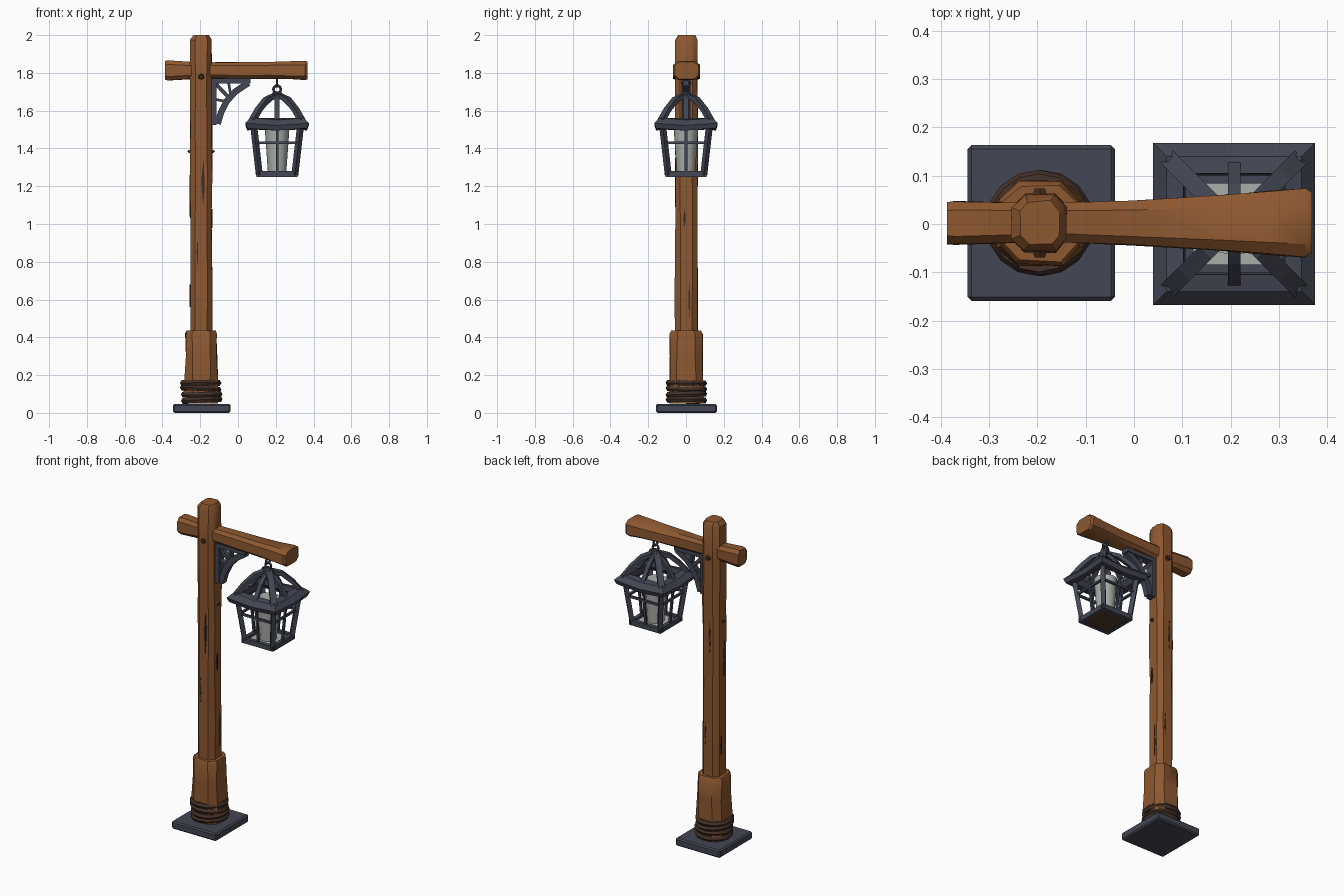
import bpy, bmesh, math, random
from mathutils import Vector, Matrix

if "Cube" in bpy.data.objects:
    bpy.data.objects.remove(bpy.data.objects["Cube"])
random.seed(4)

def mat(name, rgb):
    m = bpy.data.materials.new(name)
    m.diffuse_color = (*rgb, 1)
    m.use_nodes = True
    m.node_tree.nodes["Principled BSDF"].inputs["Base Color"].default_value = m.diffuse_color
    return m

WOOD = mat("warm wood", (0.27, 0.098, 0.03))
DARK = mat("dark wood grain", (0.05, 0.024, 0.012))
METAL = mat("blue grey iron", (0.056, 0.063, 0.088))
ROPE = mat("dark rope", (0.06, 0.032, 0.022))
GLASS = mat("pale glass", (0.40, 0.43, 0.40))
FLOOR = mat("brown underside", (0.09, 0.045, 0.025))

def finish(bm, name, material, smooth=0):
    bmesh.ops.recalc_face_normals(bm, faces=bm.faces)
    me = bpy.data.meshes.new(name)
    bm.to_mesh(me)
    bm.free()
    me.materials.append(material)
    ob = bpy.data.objects.new(name, me)
    bpy.context.collection.objects.link(ob)
    if smooth:
        bpy.ops.object.select_all(action='DESELECT')
        ob.select_set(True)
        bpy.context.view_layer.objects.active = ob
        bpy.ops.object.shade_smooth_by_angle(angle=math.radians(smooth))
    return ob

def skin(bm, rings, caps=True, closed=False):
    vs = [[bm.verts.new(p) for p in r] for r in rings]
    n = len(vs[0])
    pairs = list(zip(vs, vs[1:])) + ([(vs[-1], vs[0])] if closed else [])
    for a, b in pairs:
        for i in range(n):
            bm.faces.new((a[i], a[(i + 1) % n], b[(i + 1) % n], b[i]))
    if caps and not closed:
        bm.faces.new(vs[0][::-1])
        bm.faces.new(vs[-1])

def timber(bm, rings, u, v, jitter=0.0, cut=0.5):
    """Chamfered-square log through rings of (centre, half u, half v)."""
    out = []
    for c, hu, hv in rings:
        pts = [(1, -cut), (1, cut), (cut, 1), (-cut, 1), (-1, cut), (-1, -cut), (-cut, -1), (cut, -1)]
        out.append([Vector(c) + u * (a * hu + random.uniform(-jitter, jitter))
                    + v * (b * hv + random.uniform(-jitter, jitter)) for a, b in pts])
    skin(bm, out)

def bar(bm, pts, w, d, side, M=Matrix()):
    """Rectangular bar along a path: d along 'side', w across it."""
    pts = [Vector(p) for p in pts]
    side = Vector(side).normalized()
    rings = []
    for i, p in enumerate(pts):
        t = pts[min(i + 1, len(pts) - 1)] - pts[max(i - 1, 0)]
        n = t.cross(side).normalized()
        rings.append([M @ (p + n * a * w / 2 + side * b * d / 2)
                      for a, b in ((1, 1), (-1, 1), (-1, -1), (1, -1))])
    skin(bm, rings)

def box(bm, c, s):
    bmesh.ops.create_cube(bm, size=1, matrix=Matrix.Translation(c) @ Matrix.Diagonal((*s, 1)))

def torus(bm, M, R, r, n=16, m=6):
    rings = []
    for i in range(n):
        a = math.tau * i / n
        rings.append([M @ Vector(((R + r * math.cos(b)) * math.cos(a), (R + r * math.cos(b)) * math.sin(a),
                                  r * math.sin(b))) for b in (math.tau * j / m for j in range(m))])
    skin(bm, rings, closed=True)

X, Y, Z = Vector((1, 0, 0)), Vector((0, 1, 0)), Vector((0, 0, 1))
PX = -0.195

# Iron foot plate
bm = bmesh.new()
box(bm, (PX + 0.003, 0.002, 0.024), (0.305, 0.322, 0.048))
bmesh.ops.bevel(bm, geom=bm.edges[:], offset=0.008, segments=1, affect='EDGES')
finish(bm, "foot_plate", METAL)

# Post, with rounded top
bm = bmesh.new()
rings = [((PX, 0.002, z), 0.057, 0.059) for z in (0.05, 0.4, 0.7, 1.0, 1.25, 1.5, 1.75, 1.975)]
rings.append(((PX, 0.002, 2.0), 0.043, 0.045))
timber(bm, rings, X, Y, 0.003, 0.55)
finish(bm, "post", WOOD, 35)

# Thicker wooden sleeve at the foot
bm = bmesh.new()
timber(bm, [((PX, 0.002, 0.05), 0.088, 0.09), ((PX, 0.002, 0.17), 0.087, 0.09), ((PX, 0.002, 0.3), 0.083, 0.087),
            ((PX, 0.002, 0.42), 0.083, 0.086), ((PX, 0.002, 0.435), 0.076, 0.078)], X, Y, 0.003, 0.55)
finish(bm, "post_sleeve", WOOD, 35)

# Rope coils
bm = bmesh.new()
for i in range(4):
    M = (Matrix.Translation((PX + random.uniform(-.004, .004), 0.002, 0.068 + i * 0.03))
         @ Matrix.Rotation(random.uniform(-.08, .08), 4, 'Y') @ Matrix.Rotation(random.uniform(-.05, .05), 4, 'X'))
    torus(bm, M, 0.093, 0.017)
finish(bm, "rope_coils", ROPE, 50)

# Cross beam, flaring to the right
bm = bmesh.new()
beam = [(-0.387, 0.043, 0.049), (-0.37, 0.045, 0.052), (-0.25, 0.041, 0.046), (-0.13, 0.041, 0.042),
        (0.0, 0.046, 0.043), (0.17, 0.056, 0.045), (0.28, 0.065, 0.047), (0.355, 0.07, 0.052), (0.368, 0.062, 0.045)]
timber(bm, [((x, 0.002, 1.813), hy, hz) for x, hy, hz in beam], Y, Z, 0.002, 0.6)
finish(bm, "cross_beam", WOOD, 35)

# Dark cracks and knots on the post faces
bm = bmesh.new()
for face, off, z, w, h in ((0, .01, 1.22, .018, .26), (0, -.02, 0.85, .008, .16), (1, -.01, 1.03, .014, .1),
                           (1, .015, .6, .01, .2), (2, .01, 1.3, .012, .2), (2, -.02, .7, .01, .14),
                           (3, .01, 1.15, .014, .22), (3, -.015, .62, .008, .12)):
    M = Matrix.Translation((PX, 0.002, z)) @ Matrix.Rotation(face * math.pi / 2, 4, 'Z')
    skin(bm, [[M @ Vector((off + a * w / 2, y, b * h / 2)) for a, b in ((0, -1), (1, -.2), (.3, 1), (-1, .1))]
              for y in (-0.061, -0.056)])
for s in (-1, 1):
    # twig stubs and peg heads
    bar(bm, [(PX + s * 0.05, 0, 1.375), (PX + s * 0.07, 0, 1.388)], 0.012, 0.014, Y)
    bmesh.ops.create_cone(bm, cap_ends=True, segments=6, radius1=0.018, radius2=0.012, depth=0.016,
                          matrix=Matrix.Translation((PX, 0.002 + s * 0.063, 1.78)) @ Matrix.Rotation(s * -math.pi / 2, 4, 'X'))
finish(bm, "cracks_and_pegs", DARK)

# Curved iron bracket under the beam
bm = bmesh.new()
bar(bm, [(-0.126, 0, 1.525), (-0.126, 0, 1.77)], 0.026, 0.05, Y)
bar(bm, [(-0.135, 0, 1.757), (0.065, 0, 1.757)], 0.024, 0.05, Y)
bar(bm, [(-0.108, 0, 1.53), (-0.09, 0, 1.59), (-0.06, 0, 1.65), (-0.015, 0, 1.70), (0.055, 0, 1.747)], 0.034, 0.036, Y)
bar(bm, [(-0.125, 0, 1.75), (-0.05, 0, 1.67)], 0.02, 0.03, Y)
bar(bm, [(-0.12, 0, 1.66), (-0.07, 0, 1.65)], 0.014, 0.03, Y)
bar(bm, [(-0.05, 0, 1.75), (-0.04, 0, 1.69)], 0.014, 0.03, Y)
finish(bm, "bracket", METAL)

# Lantern
LX = 0.207
T = Matrix.Translation((LX, 0, 0))
cage, roof = bmesh.new(), bmesh.new()
for k in range(4):
    M = T @ Matrix.Rotation(k * math.pi / 2, 4, 'Z')
    # body: corner post, bottom rail, middle rail, centre bar
    bar(cage, [(0.094, 0.094, 1.26), (0.124, 0.124, 1.52)], 0.026, 0.026, (1, -1, 0), M)
    bar(cage, [(0.096, -0.106, 1.265), (0.096, 0.106, 1.265)], 0.03, 0.024, X, M)
    bar(cage, [(0.114, -0.114, 1.43), (0.114, 0.114, 1.43)], 0.013, 0.012, X, M)
    bar(cage, [(0.096, 0, 1.27), (0.122, 0, 1.52)], 0.012, 0.014, Y, M)
    # roof: hip bar and mid bar
    bar(roof, [(0.132, 0.132, 1.545), (0.098, 0.098, 1.605), (0.055, 0.055, 1.66), (0.0, 0.0, 1.685)],
        0.024, 0.036, (1, -1, 0), M)
    bar(roof, [(0.12, 0, 1.55), (0.075, 0, 1.62), (0.02, 0, 1.672)], 0.018, 0.026, Y, M)
finish(cage, "lantern_cage", METAL)
bmesh.ops.create_cone(roof, cap_ends=True, segments=8, radius1=0.05, radius2=0.022, depth=0.035,
                      matrix=T @ Matrix.Translation((0, 0, 1.68)))
finish(roof, "lantern_roof_bars", METAL)

# Eave ring with lifted corners
bm = bmesh.new()
rings = []
for i in range(8):
    a = math.tau * i / 8
    d = Vector((round(math.cos(a)), round(math.sin(a)), 0))
    lift = 0.012 * (i % 2)
    rings.append([T @ (d * r + Z * (z + lift * (r > .13)))
                  for r, z in ((0.158, 1.495), (0.168, 1.522), (0.14, 1.55), (0.105, 1.562), (0.10, 1.53), (0.12, 1.50))])
skin(bm, rings, closed=True)
finish(bm, "lantern_eave", METAL)

# Floor plate with pale inner face, and glass chimney
bm = bmesh.new()
box(bm, (LX, 0, 1.259), (0.18, 0.18, 0.012))
ob = finish(bm, "lantern_floor", FLOOR)
ob.data.materials.append(GLASS)
for p in ob.data.polygons:
    p.material_index = 1 if p.normal.z > 0.5 else 0
bm = bmesh.new()
bmesh.ops.create_cone(bm, cap_ends=True, segments=12, radius1=0.048, radius2=0.066, depth=0.255,
                      matrix=T @ Matrix.Translation((0, 0, 1.39)))
finish(bm, "lantern_glass", GLASS, 40)

# Hanging links
bm = bmesh.new()
torus(bm, T @ Matrix.Translation((0, 0, 1.713)) @ Matrix.Rotation(math.pi / 2, 4, 'X'), 0.02, 0.007, 10)
torus(bm, T @ Matrix.Translation((0, 0, 1.748)) @ Matrix.Rotation(math.pi / 2, 4, 'Y'), 0.02, 0.007, 10)
finish(bm, "hanging_links", METAL, 50)
